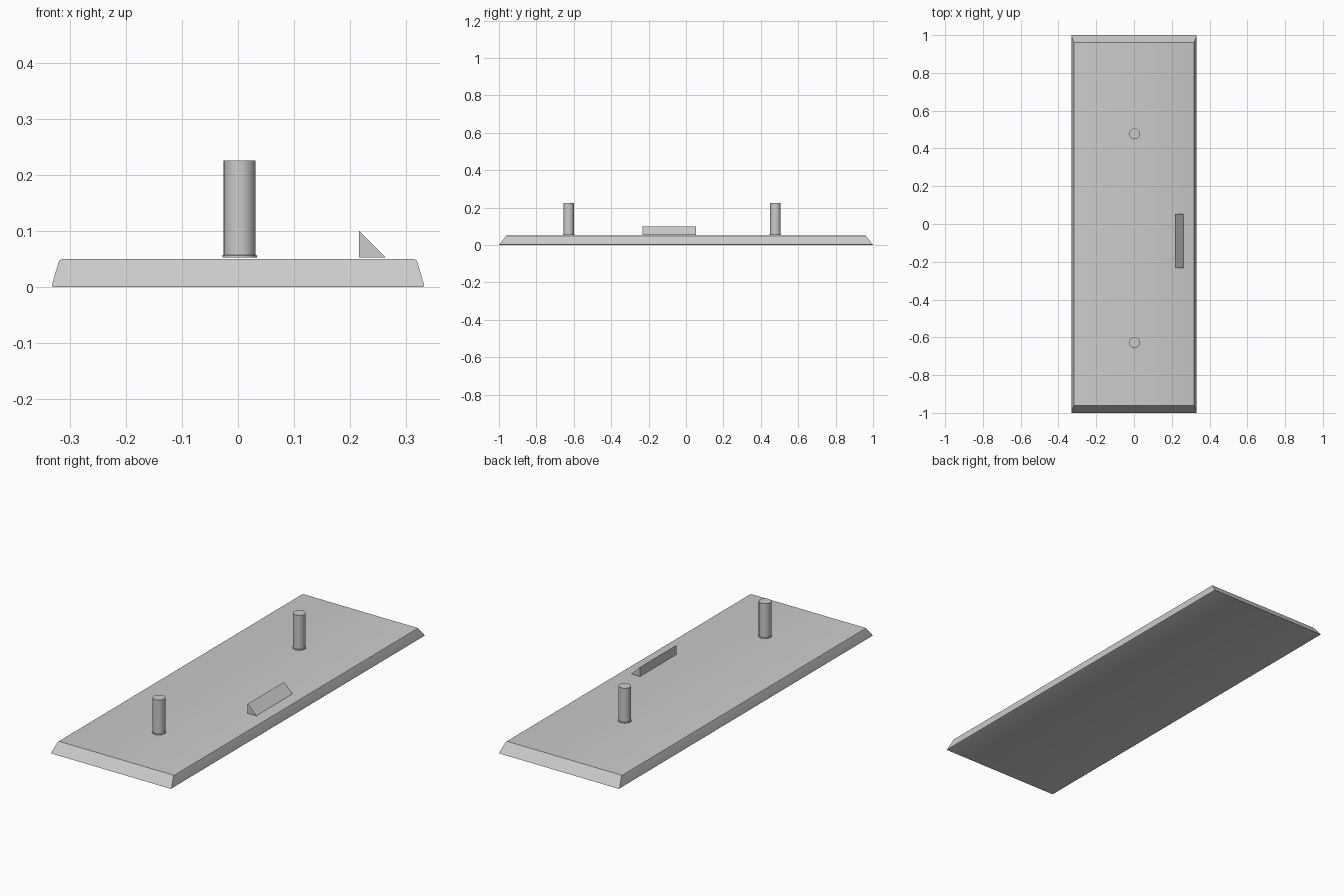
import bpy, bmesh
from math import cos, sin, pi, radians

if "Cube" in bpy.data.objects:
    bpy.data.objects.remove(bpy.data.objects["Cube"])


def make(name, bm, smooth=True):
    bmesh.ops.recalc_face_normals(bm, faces=bm.faces)
    me = bpy.data.meshes.new(name)
    bm.to_mesh(me)
    bm.free()
    ob = bpy.data.objects.new(name, me)
    bpy.context.collection.objects.link(ob)
    if smooth:
        bpy.ops.object.select_all(action='DESELECT')
        ob.select_set(True)
        bpy.context.view_layer.objects.active = ob
        bpy.ops.object.shade_smooth_by_angle(angle=radians(35))
    return ob


def loft(name, rings, smooth=True):
    """Closed solid through rings of points with equal counts."""
    bm = bmesh.new()
    loops = [[bm.verts.new(p) for p in ring] for ring in rings]
    n = len(loops[0])
    for a, b in zip(loops, loops[1:]):
        for i in range(n):
            j = (i + 1) % n
            bm.faces.new((a[i], a[j], b[j], b[i]))
    bm.faces.new(loops[0])
    bm.faces.new(loops[-1])
    return make(name, bm, smooth)


# Base plate: cross-section with eased long edges, ends cut at a slope
half = [(0.329, 0.0), (0.332, 0.002), (0.331, 0.006), (0.320, 0.044),
        (0.318, 0.048), (0.313, 0.050)]
section = half + [(-x, z) for x, z in reversed(half)]
loft("base_plate", [[(x, s * (1 - 0.78 * z), z) for x, z in section]
                    for s in (-1, 1)])

# Two upright pegs with a thin foot flange
peg_profile = [(0.031, 0.053), (0.031, 0.0565), (0.0285, 0.0575), (0.0285, 0.226)]
for name, y in (("front_peg", -0.627), ("back_peg", 0.478)):
    loft(name, [[(0.003 + r * cos(2 * pi * i / 32), y + r * sin(2 * pi * i / 32), z)
                 for i in range(32)] for r, z in peg_profile])

# Triangular wedge stop
wedge = [(0.216, 0.053), (0.263, 0.053), (0.216, 0.100)]
loft("wedge_stop", [[(x, y, z) for x, z in wedge] for y in (-0.232, 0.054)], False)
